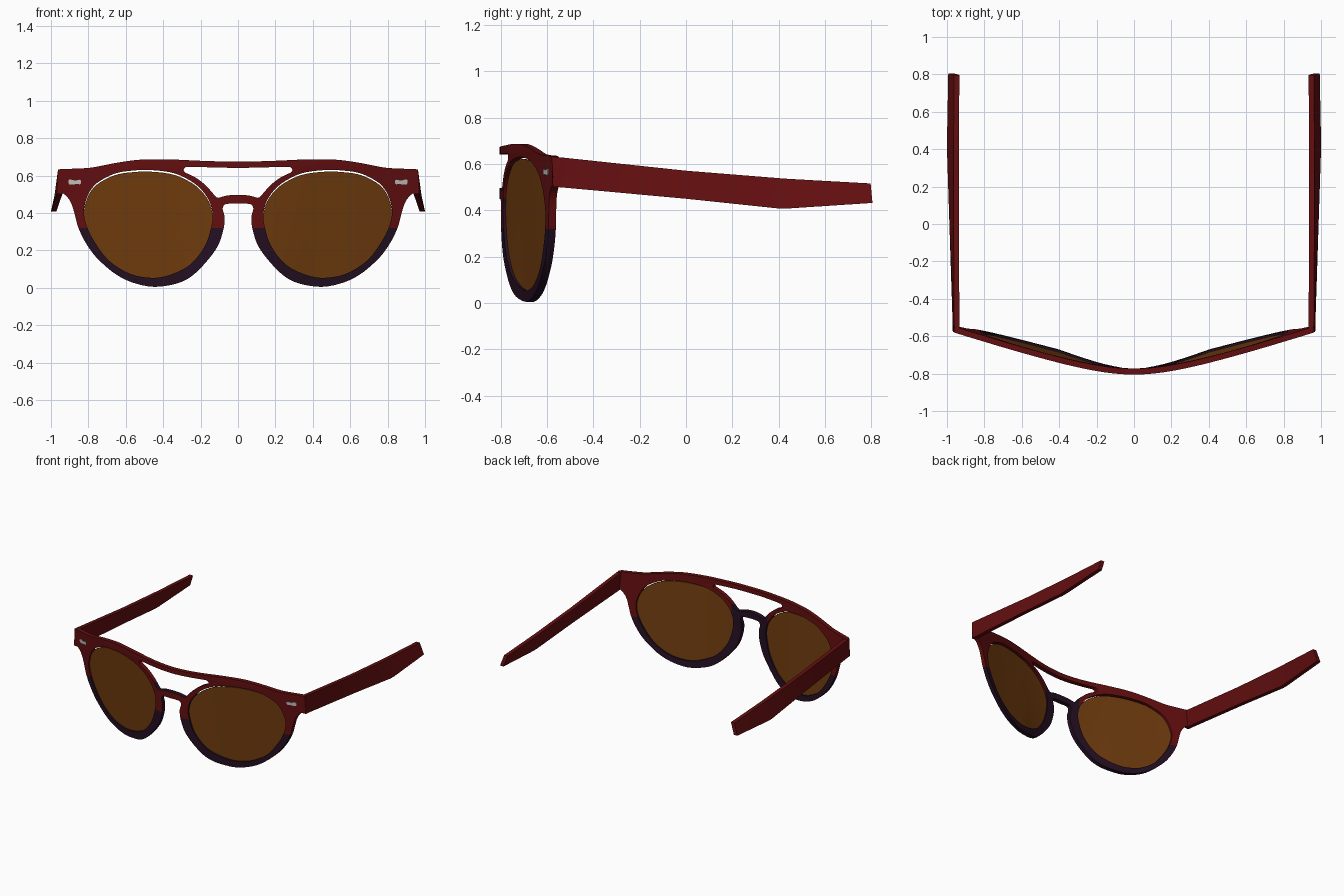
import bpy, bmesh, math
from mathutils import Vector

if "Cube" in bpy.data.objects:
    bpy.data.objects.remove(bpy.data.objects["Cube"])


def material(name, rgb):
    m = bpy.data.materials.new(name)
    m.diffuse_color = (*rgb, 1)
    m.use_nodes = True
    m.node_tree.nodes["Principled BSDF"].inputs["Base Color"].default_value = m.diffuse_color
    return m


RED = material("dark red", (0.125, 0.0045, 0.005))
PLUM = material("dark plum", (0.018, 0.005, 0.016))
AMBER = material("amber brown", (0.162, 0.045, 0.0044))
SILVER = material("silver", (0.56, 0.54, 0.52))


def smooth(pts, n=4):
    """Closed Hermite curve through the points, with tangents limited at tight corners."""
    p = [Vector(q) for q in pts]
    c = len(p)
    tan = []
    for i in range(c):
        a, b, d = p[i - 1], p[i], p[(i + 1) % c]
        tan.append((d - a).normalized() * min((b - a).length, (d - b).length))
    out = []
    for i in range(c):
        j = (i + 1) % c
        for k in range(n):
            t = k / n
            out.append(p[i] * (2*t**3 - 3*t*t + 1) + tan[i] * (t**3 - 2*t*t + t)
                       + p[j] * (3*t*t - 2*t**3) + tan[j] * (t**3 - t*t))
    return out


def both_sides(half):
    return half + [(-x, z) for x, z in reversed(half) if x > 0]


def flip(loop):
    return [(-x, z) for x, z in loop]


def bend(x, z):
    """Depth of the wrapped front: bowed at the nose, lower rims tucked back."""
    x = abs(x)
    bow = math.sqrt(0.01 + (0.32 * x) ** 2) - 0.1
    tilt = 0.04 * max(0, 1 - z / 0.65) * min(1, x / 0.4)
    return -0.805 + 0.016 + bow + tilt


def finish(name, bm, mats):
    bmesh.ops.recalc_face_normals(bm, faces=bm.faces[:])
    me = bpy.data.meshes.new(name)
    bm.to_mesh(me)
    bm.free()
    for m in mats:
        me.materials.append(m)
    ob = bpy.data.objects.new(name, me)
    bpy.context.collection.objects.link(ob)
    bpy.ops.object.select_all(action='DESELECT')
    ob.select_set(True)
    bpy.context.view_layer.objects.active = ob
    bpy.ops.object.shade_smooth_by_angle(angle=math.radians(30))
    return ob


def slab(name, loops, half_depth, depth, mats, split_z=None):
    """Flat filled outline with holes, extruded and wrapped onto the front curve."""
    cu = bpy.data.curves.new(name + "_outline", 'CURVE')
    cu.dimensions = '2D'
    cu.fill_mode = 'BOTH'
    cu.extrude = half_depth
    for loop in loops:
        sp = cu.splines.new('POLY')
        sp.points.add(len(loop) - 1)
        for pt, (x, z) in zip(sp.points, loop):
            pt.co = (x, z, 0, 1)
        sp.use_cyclic_u = True
    helper = bpy.data.objects.new(name + "_outline", cu)
    bpy.context.collection.objects.link(helper)
    dg = bpy.context.evaluated_depsgraph_get()
    me = bpy.data.meshes.new_from_object(helper.evaluated_get(dg))
    bpy.data.objects.remove(helper)
    bm = bmesh.new()
    bm.from_mesh(me)
    bpy.data.meshes.remove(me)
    bmesh.ops.remove_doubles(bm, verts=bm.verts[:], dist=0.0002)

    def cut(co, no):
        bmesh.ops.bisect_plane(bm, geom=bm.verts[:] + bm.edges[:] + bm.faces[:],
                               plane_co=co, plane_no=no, dist=1e-5)
    for i in range(-19, 20):
        cut((i * 0.05, 0, 0), (1, 0, 0))
    if split_z:
        cut((0, split_z, 0), (0, 1, 0))
    for v in bm.verts:
        x, z, d = v.co
        v.co = (x, bend(x, z) + depth - d, z)
    bmesh.ops.recalc_face_normals(bm, faces=bm.faces[:])
    for f in bm.faces:
        f.material_index = 0
        if split_z:
            c = f.calc_center_median()
            nose = abs(c.x) < 0.15 and c.z < 0.52 and f.normal.y > -0.5
            f.material_index = int(c.z < split_z or nose)
    return finish(name, bm, mats)


# Outlines, (x, z)
outer = smooth(both_sides([
    (0, .674), (.2, .679), (.36, .686), (.52, .685), (.65, .668), (.78, .643), (.87, .637),
    (.945, .635), (.962, .625), (.968, .56), (.968, .512), (.96, .505), (.935, .504),
    (.905, .475), (.885, .435), (.87, .38), (.855, .325), (.82, .25), (.76, .165),
    (.665, .08), (.57, .03), (.45, .005), (.33, .022), (.25, .06), (.17, .138),
    (.107, .225), (.076, .32), (.072, .38), (.082, .42), (.075, .442), (.055, .449), (0, .45)]))
nose_gap = smooth(both_sides([
    (0, .641), (.15, .644), (.27, .647), (.286, .64), (.29, .627), (.28, .615),
    (.225, .588), (.17, .545), (.122, .49), (.105, .481), (.06, .493), (0, .497)]))
eye = smooth([
    (.823, .42), (.80, .50), (.754, .56), (.66, .61), (.56, .627), (.46, .629), (.337, .611),
    (.23, .556), (.165, .485), (.138, .41), (.14, .34), (.176, .225), (.257, .123),
    (.364, .069), (.46, .053), (.578, .075), (.695, .15), (.78, .267), (.815, .35)])

# Front frame: red above, plum lower rims and nose backing
slab("front_frame", [outer, nose_gap, eye, flip(eye)], 0.016, 0, [RED, PLUM], 0.32)

# Lenses, a hair lower than their openings
lens = [(x, .053 + (z - .053) * .985) for x, z in eye]
rivet = smooth([(.838, .565), (.845, .578), (.87, .573), (.9, .58), (.907, .57),
                (.902, .553), (.88, .552), (.86, .556), (.845, .553)], 2)

# Temple arm sections: y top, y bottom, z top, z bottom, inner x top, inner x bottom
sections = [(-.578, -.575, .632, .502, .934, .94), (-.525, -.525, .627, .498, .934, .941),
            (0, 0, .571, .45, .935, .958), (.4, .4, .539, .408, .935, .971),
            (.44, .44, .536, .408, .935, .971), (.797, .805, .516, .432, .934, .964)]


def temple(name, s):
    bm = bmesh.new()
    rings = []
    for yt, yb, zt, zb, xt, xb in sections:
        w = 0.029
        rings.append([bm.verts.new(c) for c in (
            (s * xt, yt, zt), (s * (xt + w), yt, zt), (s * (xb + w), yb, zb), (s * xb, yb, zb))])
    for a, b in zip(rings, rings[1:]):
        for i in range(4):
            j = (i + 1) % 4
            bm.faces.new((a[i], a[j], b[j], b[i]))
    bm.faces.new(rings[0])
    bm.faces.new(rings[-1])
    finish(name, bm, [RED])


for side, s in (("right", 1), ("left", -1)):
    slab(side + "_lens", [lens if s > 0 else flip(lens)], 0.004, 0, [AMBER])
    slab(side + "_rivet", [rivet if s > 0 else flip(rivet)], 0.003, -0.017, [SILVER])
    temple(side + "_temple", s)
